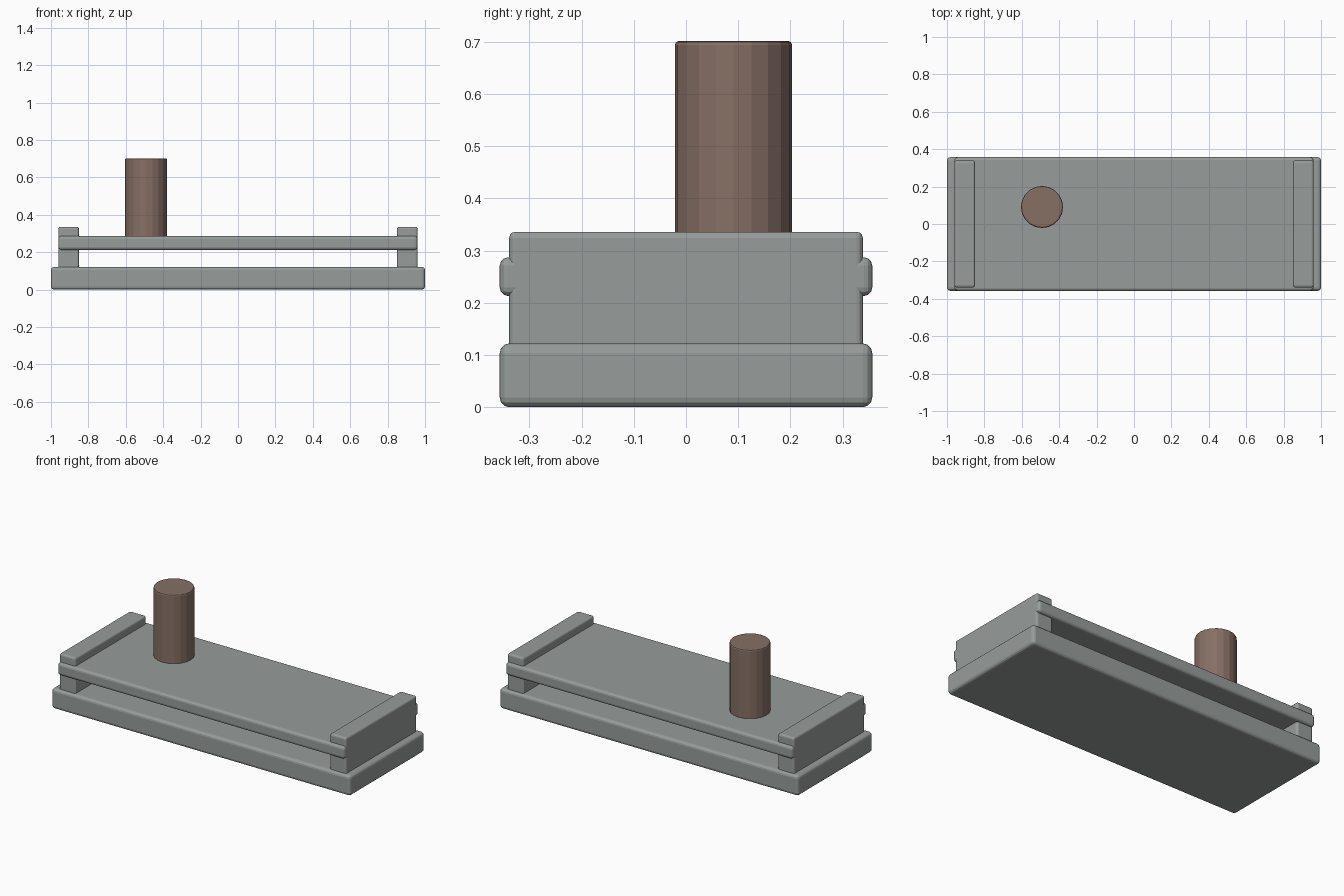
import bpy

if "Cube" in bpy.data.objects:
    bpy.data.objects.remove(bpy.data.objects["Cube"])

def material(name, rgb):
    m = bpy.data.materials.new(name)
    m.diffuse_color = (*rgb, 1)
    m.use_nodes = True
    m.node_tree.nodes["Principled BSDF"].inputs["Base Color"].default_value = m.diffuse_color
    return m

steel = material("grey_green_metal", (0.31, 0.34, 0.33))
brown = material("brown", (0.24, 0.16, 0.13))

def finish(obj, name, mat, width, segments):
    obj.name = name
    obj.data.materials.append(mat)
    bpy.ops.object.transform_apply(location=False, rotation=False, scale=True)
    bev = obj.modifiers.new("rounded_edges", 'BEVEL')
    bev.width, bev.segments = width, segments
    bev.limit_method = 'ANGLE'

def box(name, lo, hi, bevel):
    bpy.ops.mesh.primitive_cube_add(
        size=1, location=[(a + b) / 2 for a, b in zip(lo, hi)])
    obj = bpy.context.object
    obj.scale = [b - a for a, b in zip(lo, hi)]
    finish(obj, name, steel, bevel, 3)

# Base slab and raised plate
box("base", (-1, -0.357, 0), (1, 0.357, 0.122), 0.018)
box("raised_plate", (-0.96, -0.357, 0.213), (0.96, 0.357, 0.287), 0.016)

# End blocks carrying the plate
for side, x in (("left", -0.905), ("right", 0.905)):
    box(side + "_end_block", (x - 0.055, -0.339, 0.11), (x + 0.055, 0.339, 0.336), 0.012)

# Upright post
bpy.ops.mesh.primitive_cylinder_add(
    vertices=20, radius=0.1125, depth=0.422, location=(-0.492, 0.091, 0.491))
post = bpy.context.object
finish(post, "post", brown, 0.008, 2)
post.modifiers["rounded_edges"].angle_limit = 0.8
